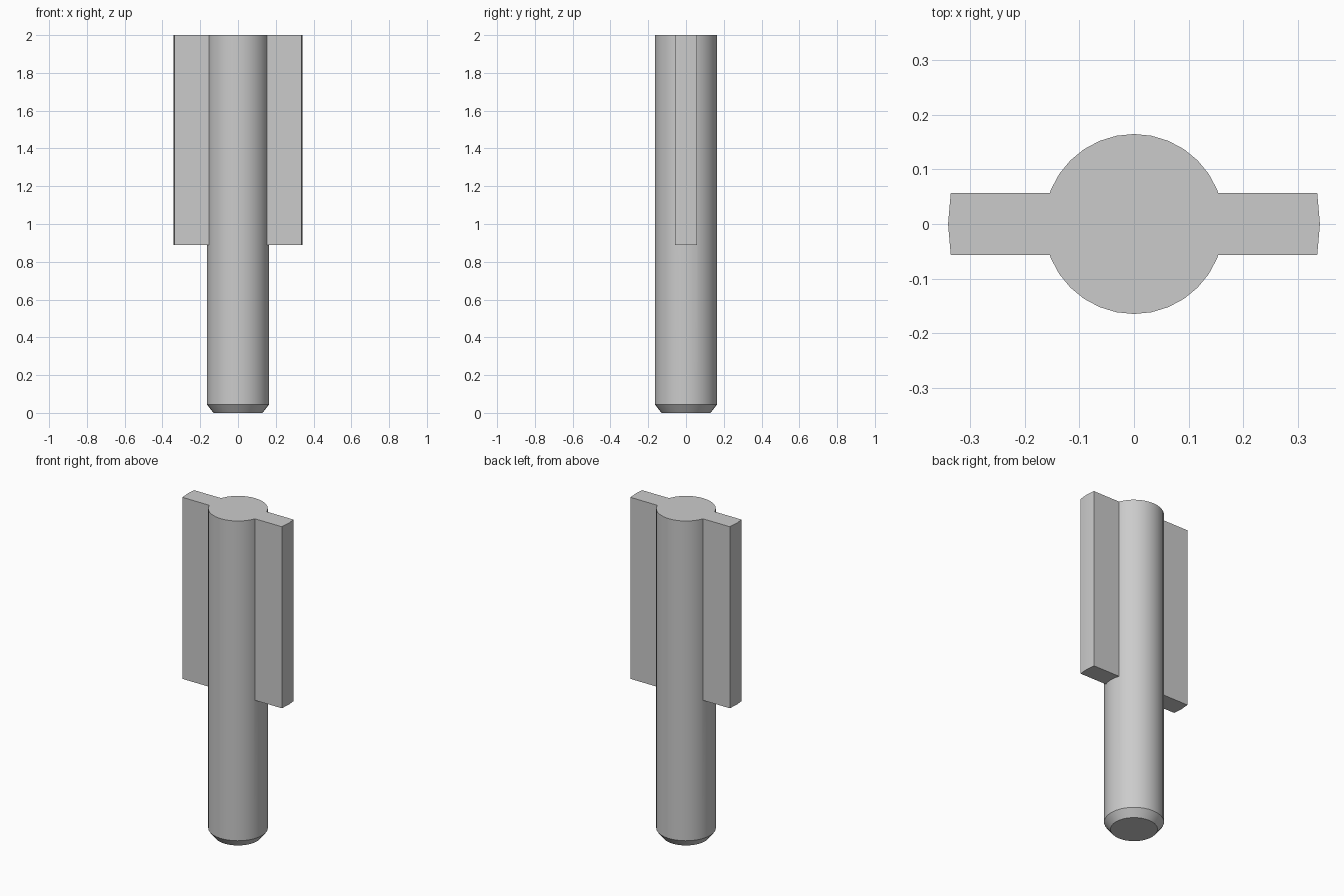
import bpy
import bmesh
from math import cos, sin, tau, radians

cube = bpy.data.objects.get("Cube")
if cube:
    bpy.data.objects.remove(cube, do_unlink=True)

HEIGHT, RADIUS, SIDES = 2.0, 0.165, 32
CHAMFER, TIP_RADIUS = 0.045, 0.13
FIN_BASE, FIN_HALF, FIN_EDGE, FIN_CREST = 0.89, 0.057, 0.336, 0.341

steel = bpy.data.materials.new("steel grey")
steel.use_nodes = True
grey = (0.6, 0.6, 0.6, 1)
steel.diffuse_color = grey
steel.node_tree.nodes["Principled BSDF"].inputs["Base Color"].default_value = grey


def loft(name, rings):
    """Skin a closed solid through rings of matching points."""
    bm = bmesh.new()
    loops = [[bm.verts.new(p) for p in ring] for ring in rings]
    for low, high in zip(loops, loops[1:]):
        for i in range(len(low)):
            j = (i + 1) % len(low)
            bm.faces.new((low[i], low[j], high[j], high[i]))
    bm.faces.new(loops[0][::-1])
    bm.faces.new(loops[-1])
    bmesh.ops.recalc_face_normals(bm, faces=bm.faces)
    mesh = bpy.data.meshes.new(name)
    bm.to_mesh(mesh)
    bm.free()
    mesh.materials.append(steel)
    obj = bpy.data.objects.new(name, mesh)
    bpy.context.collection.objects.link(obj)
    return obj


def circle(r, z):
    return [(r * cos(tau * i / SIDES), r * sin(tau * i / SIDES), z) for i in range(SIDES)]


# Round shaft with a chamfered lower end
shaft = loft("shaft", [circle(TIP_RADIUS, 0), circle(RADIUS, CHAMFER), circle(RADIUS, HEIGHT)])

# Two opposite fins: one bar through the shaft with slightly crowned ends
outline = [(FIN_EDGE, -FIN_HALF), (FIN_CREST, 0), (FIN_EDGE, FIN_HALF),
           (-FIN_EDGE, FIN_HALF), (-FIN_CREST, 0), (-FIN_EDGE, -FIN_HALF)]
fins = loft("fins", [[(x, y, z) for x, y in outline] for z in (FIN_BASE, HEIGHT)])

# Weld the fins into the shaft as one solid
union = shaft.modifiers.new("weld_fins", "BOOLEAN")
union.operation = "UNION"
union.solver = "EXACT"
union.object = fins
bpy.ops.object.select_all(action="DESELECT")
shaft.select_set(True)
bpy.context.view_layer.objects.active = shaft
bpy.ops.object.modifier_apply(modifier=union.name)
bpy.data.objects.remove(fins, do_unlink=True)
shaft.name = "finned_shaft"
bpy.ops.object.shade_smooth_by_angle(angle=radians(25))
